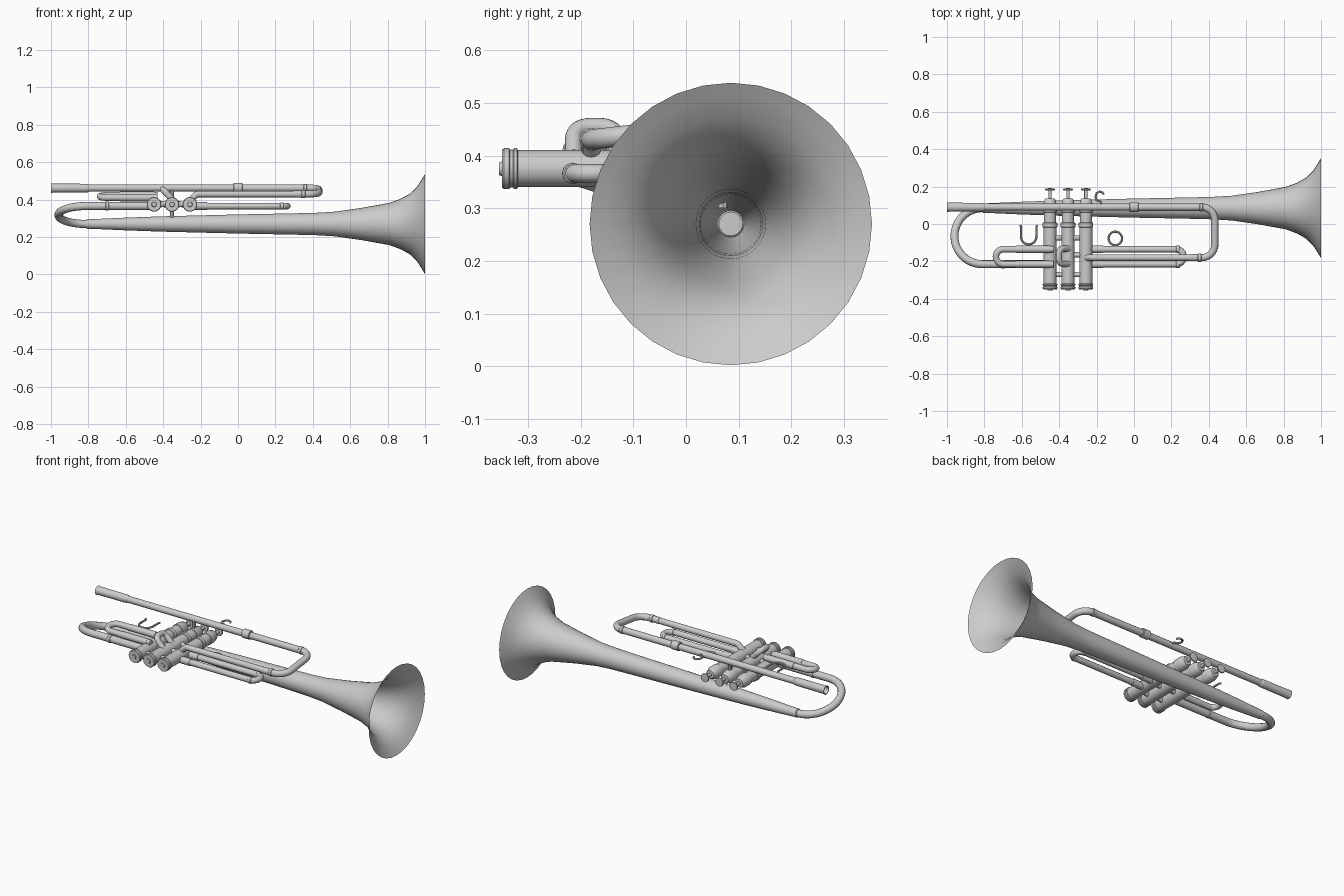
import bpy, bmesh, math
from mathutils import Vector

if "Cube" in bpy.data.objects:
    bpy.data.objects.remove(bpy.data.objects["Cube"])


def finish(ob, angle=35):
    bpy.ops.object.select_all(action='DESELECT')
    ob.select_set(True)
    bpy.context.view_layer.objects.active = ob
    if ob.type == 'CURVE':
        bpy.ops.object.convert(target='MESH')
        ob = bpy.context.object
    bpy.ops.object.shade_smooth_by_angle(angle=math.radians(angle))
    return ob


def lathe(name, profile, origin, axis, sides=24):
    """Revolve (distance, radius) points around the x or y axis."""
    bm = bmesh.new()
    rings = []
    for d, r in profile:
        ring = []
        for i in range(sides):
            a = 2 * math.pi * i / sides
            c, s = r * math.cos(a), r * math.sin(a)
            off = Vector((d, c, s)) if axis == 'x' else Vector((s, d, c))
            ring.append(bm.verts.new(Vector(origin) + off))
        rings.append(ring)
    for a, b in zip(rings, rings[1:]):
        for i in range(sides):
            j = (i + 1) % sides
            bm.faces.new((a[j], a[i], b[i], b[j]))
    bmesh.ops.remove_doubles(bm, verts=bm.verts, dist=1e-5)
    me = bpy.data.meshes.new(name)
    bm.to_mesh(me)
    bm.free()
    ob = bpy.data.objects.new(name, me)
    bpy.context.collection.objects.link(ob)
    return finish(ob)


def rounded(points, radius, steps=10):
    """Replace each inner corner of a path by a circular arc."""
    pts = [Vector(p) for p in points]
    out = [pts[0]]
    for a, p, b in zip(pts, pts[1:], pts[2:]):
        u, v = (a - p).normalized(), (b - p).normalized()
        half = u.angle(v) / 2
        centre = p + (u + v).normalized() * radius / math.sin(half)
        start = p + u * radius / math.tan(half)
        end = p + v * radius / math.tan(half)
        s, e = start - centre, end - centre
        turn = s.angle(e)
        for k in range(steps + 1):
            t = k / steps
            q = centre + (s * math.sin((1 - t) * turn) + e * math.sin(t * turn)) / math.sin(turn)
            if (q - out[-1]).length > 1e-4:
                out.append(q)
    if (pts[-1] - out[-1]).length > 1e-4:
        out.append(pts[-1])
    return out


def tube(name, points, r, bend=0, caps=True, cyclic=False, res=4):
    pts = rounded(points, bend) if bend else [Vector(p) for p in points]
    cu = bpy.data.curves.new(name, 'CURVE')
    cu.dimensions = '3D'
    cu.bevel_depth, cu.bevel_resolution, cu.use_fill_caps = r, res, caps
    sp = cu.splines.new('POLY')
    sp.points.add(len(pts) - 1)
    for q, p in zip(sp.points, pts):
        q.co = (*p, 1)
    sp.use_cyclic_u = cyclic
    ob = bpy.data.objects.new(name, cu)
    bpy.context.collection.objects.link(ob)
    return finish(ob)


def collar(name, x, y, z, r, w=0.02):
    h = w / 2
    lathe(name, [(-h, 0), (-h, r - .003), (-h + .003, r), (h - .003, r), (h, r - .003), (h, 0)],
          (x, y, z), 'x')


# Flared bell and the rear bow running into the first valve
lathe("bell", [(-.81, .0245), (-.6, .034), (-.4, .041), (0, .051), (.3, .057), (.42, .06), (.52, .066),
               (.66, .086), (.81, .113), (.87, .135), (.92, .163), (.96, .203), (.985, .243), (1, .268)],
      (0, .085, .27), 'x', 32)
half_gap = math.hypot(.3, .096) / 2
bow = []
for k in range(25):
    a = math.pi * k / 24
    t = (1 - math.cos(a)) / 2
    bow.append((-.81 - .15 * math.sin(a), .085 - .3 * t, .27 + .096 * t))
tube("rear_bow", bow + [(-.45, -.215, .366)], .0215, caps=False)
collar("bell_tail_ring", -.80, .085, .27, .0255)
collar("rear_bow_ring", -.70, -.215, .366, .0235)

# Mouthpiece receiver, leadpipe and main tuning slide
lathe("mouthpiece_receiver", [(-.9, .014), (-1, .021), (-1, .026), (-.985, .024), (-.81, .023),
                              (-.8, .022), (-.795, .018)], (0, .09, .462), 'x')
tube("leadpipe", [(-.8, .09, .462), (.0, .09, .462)], .019)
collar("leadpipe_ring", 0, .09, .464, .026, .05)
tube("main_tuning_slide", [(0, .09, .462), (.432, .09, .462), (.432, -.18, .43), (.3, -.18, .43)], .0195, .07)
tube("main_slide_lower_leg", [(.35, -.18, .43), (-.22, -.18, .43), (-.257, -.18, .395)], .0175, .03)
collar("tuning_upper_ring", .36, .09, .462, .022)
collar("tuning_lower_ring", .35, -.18, .43, .022)

# Three valves: casing with caps, stem and finger button in one profile
VX = (-.449, -.353, -.257)
VZ = .375
for i, x in enumerate(VX):
    lathe(f"valve_{i + 1}", [(-.355, 0), (-.355, .012), (-.349, .014), (-.349, .036), (-.345, .039),
                             (-.336, .039), (-.334, .036), (-.328, .036), (-.326, .039), (-.321, .039),
                             (-.319, .035), (-.018, .035), (-.016, .039), (.006, .039), (.008, .033),
                             (.062, .033), (.064, .037), (.105, .037), (.115, .032), (.128, .03),
                             (.135, .024), (.137, 0)], (x, 0, VZ), 'y')
    lathe(f"valve_button_{i + 1}", [(.13, .009), (.178, .009), (.18, .024), (.184, .026),
                                    (.19, .025), (.192, 0)], (x, 0, VZ), 'y')

# Short links between neighbouring valves
for i, (a, b) in enumerate(zip(VX, VX[1:])):
    for j, (y, dz) in enumerate(((-.075, .012), (-.165, 0), (-.27, -.008))):
        tube(f"valve_link_{i + 1}_{j + 1}", [(a, y, VZ + dz), (b, y, VZ - dz)], .014)

# First, second and third valve slides
tube("first_slide", [(-.43, -.135, .423), (-.738, -.135, .423), (-.738, -.215, .411), (-.43, -.215, .411)],
     .0175, .04)
tube("second_slide", [(-.35, -.132, .40), (-.402, -.132, .455), (-.402, -.213, .455), (-.35, -.213, .40)],
     .0165, .03)
tube("third_slide", [(-.257, -.135, .366), (.264, -.135, .366), (.264, -.215, .366), (-.257, -.215, .366)],
     .0175, .038)
for j, (y, z1) in enumerate(((-.135, .423), (-.215, .411))):
    tube(f"first_slide_sleeve_{j + 1}", [(-.63, y, z1), (-.45, y, z1)], .0195)
    tube(f"third_slide_sleeve_{j + 1}", [(-.25, y, .366), (-.165, y, .366)], .0205)
    collar(f"third_slide_ring_{j + 1}", .235, y, .366, .0195)

# Thumb saddle, finger ring and finger hook made of thin rod
saddle = [(-.612, -.008, .43), (-.604, -.012, .43)]
saddle += [(-.563 - .041 * math.cos(math.pi * k / 12), -.068 - .041 * math.sin(math.pi * k / 12), .43)
           for k in range(13)]
tube("thumb_saddle", saddle + [(-.522, -.012, .43), (-.514, -.008, .43)], .006, res=2)
tube("finger_ring", [(-.1 + .036 * math.cos(math.pi * k / 12), -.077 + .036 * math.sin(math.pi * k / 12), .37)
                     for k in range(24)], .006, caps=False, cyclic=True, res=2)
tube("finger_hook", [(-.175, .10, .464), (-.178, .12, .464), (-.2, .127, .464), (-.206, .145, .464),
                     (-.2, .165, .464), (-.183, .174, .464), (-.168, .168, .464), (-.162, .157, .464)],
     .006, res=2)

# Braces tying the valve block to the bell and leadpipe
tube("bell_brace", [(-.353, .07, .30), (-.353, .07, .35)], .01, res=2)
tube("leadpipe_brace", [(-.353, .085, .40), (-.353, .085, .455)], .01, res=2)
